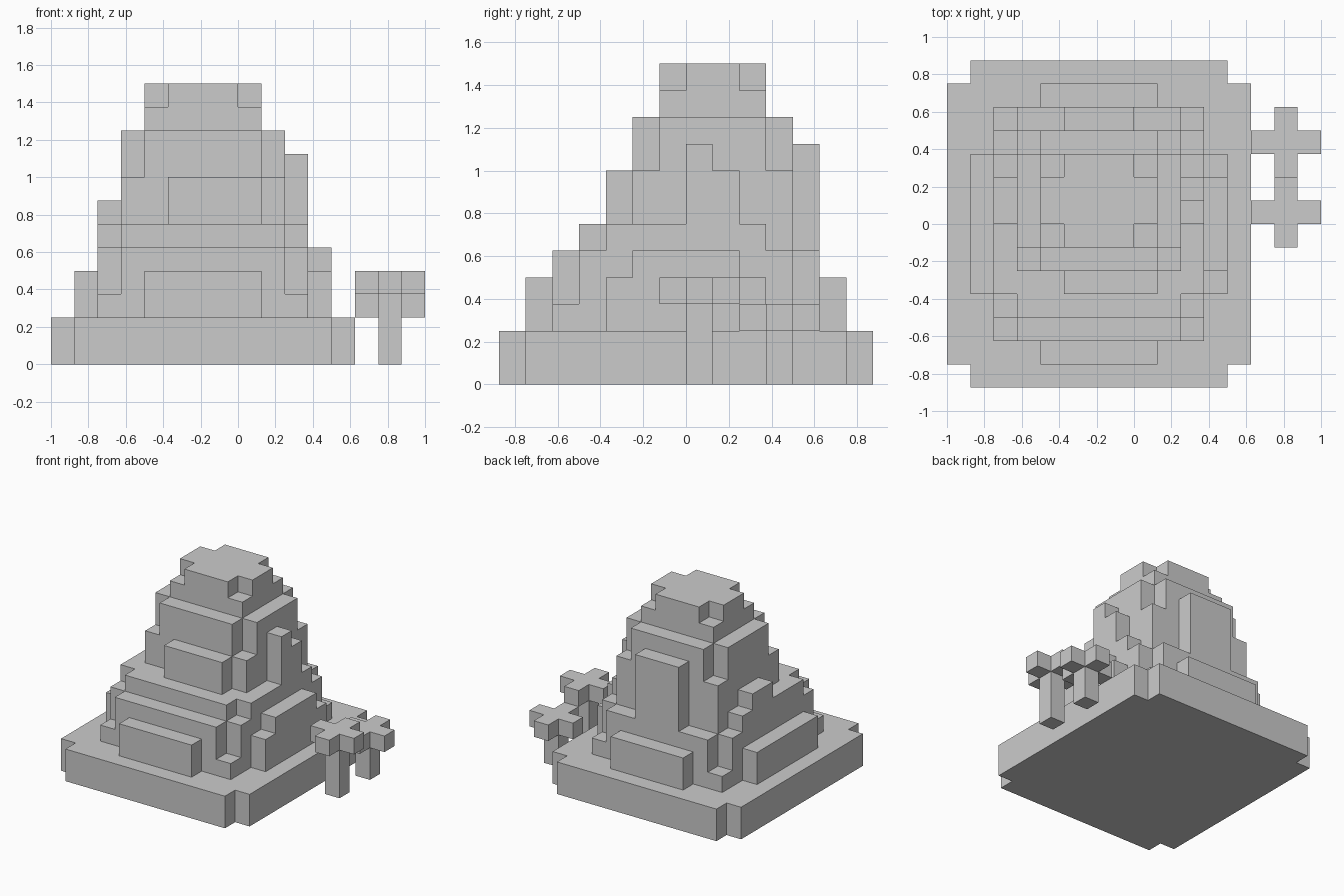
import bpy, bmesh, math
from itertools import product

if "Cube" in bpy.data.objects:
    bpy.data.objects.remove(bpy.data.objects["Cube"])

U = 0.125  # edge of one block

def notched(x0, x1, y0, y1, z0, z1, step=None):
    """Tier with its four one-block corners cut down to height `step`."""
    boxes = [(x0 + 1, x1 - 1, y0, y1, z0, z1), (x0, x1, y0 + 1, y1 - 1, z0, z1)]
    if step is not None and step > z0:
        boxes.append((x0, x1, y0, y1, z0, step))
    return boxes

def block_object(name, boxes):
    """Merge boxes on the block grid into one closed outer shell."""
    cells = set()
    for x0, x1, y0, y1, z0, z1 in boxes:
        cells.update(product(range(x0, x1), range(y0, y1), range(z0, z1)))
    bm = bmesh.new()
    verts = {}

    def vert(p):
        if p not in verts:
            verts[p] = bm.verts.new([c * U for c in p])
        return verts[p]

    for cell in sorted(cells):
        for axis, side in product(range(3), (0, 1)):
            near = list(cell)
            near[axis] += 1 if side else -1
            if tuple(near) in cells:
                continue
            b, c = (axis + 1) % 3, (axis + 2) % 3
            loop = []
            for db, dc in ((0, 0), (1, 0), (1, 1), (0, 1)):
                p = list(cell)
                p[axis] += side
                p[b] += db
                p[c] += dc
                loop.append(vert(tuple(p)))
            bm.faces.new(loop if side else loop[::-1])
    bmesh.ops.dissolve_limit(bm, angle_limit=math.radians(1),
                             verts=bm.verts[:], edges=bm.edges[:])
    mesh = bpy.data.meshes.new(name)
    bm.to_mesh(mesh)
    bm.free()
    obj = bpy.data.objects.new(name, mesh)
    bpy.context.collection.objects.link(obj)
    return obj

# Mountain tiers, from the ground slab to the summit
tiers = (notched(-8, 5, -7, 7, 0, 2)
         + notched(-6, 3, -5, 5, 2, 5, step=3)
         + notched(-6, 3, -4, 4, 5, 6)
         + notched(-5, 2, -2, 4, 6, 10, step=8)
         + notched(-4, 1, -1, 3, 10, 12, step=11))

# Rock ledges standing on the tiers
ledges = [
    (-4, 1, -6, -5, 2, 4),   # low front
    (-4, 1, 5, 6, 2, 4),     # low back
    (-7, -6, -3, 3, 2, 4),   # low left
    (3, 4, -3, 3, 2, 4),     # low right
    (3, 4, -2, 2, 4, 5),     # low right, upper step
    (-3, 1, -3, -2, 6, 8),   # upper front
    (-3, 0, 4, 5, 5, 9),     # tall back
    (-6, -5, 0, 2, 6, 7),    # upper left
    (2, 3, 0, 1, 6, 9),      # upper right, tall
    (2, 3, 1, 2, 6, 8),      # upper right, short
]
block_object("mountain", tiers + ledges)

# Two small trees: trunk with a cross-shaped crown
for name, y, h in (("front_tree", 0, 3), ("back_tree", 3, 2)):
    block_object(name, [
        (6, 7, y, y + 1, 0, h),
        (5, 8, y, y + 1, h, h + 1),
        (6, 7, y - 1, y + 2, h, h + 1),
    ])
